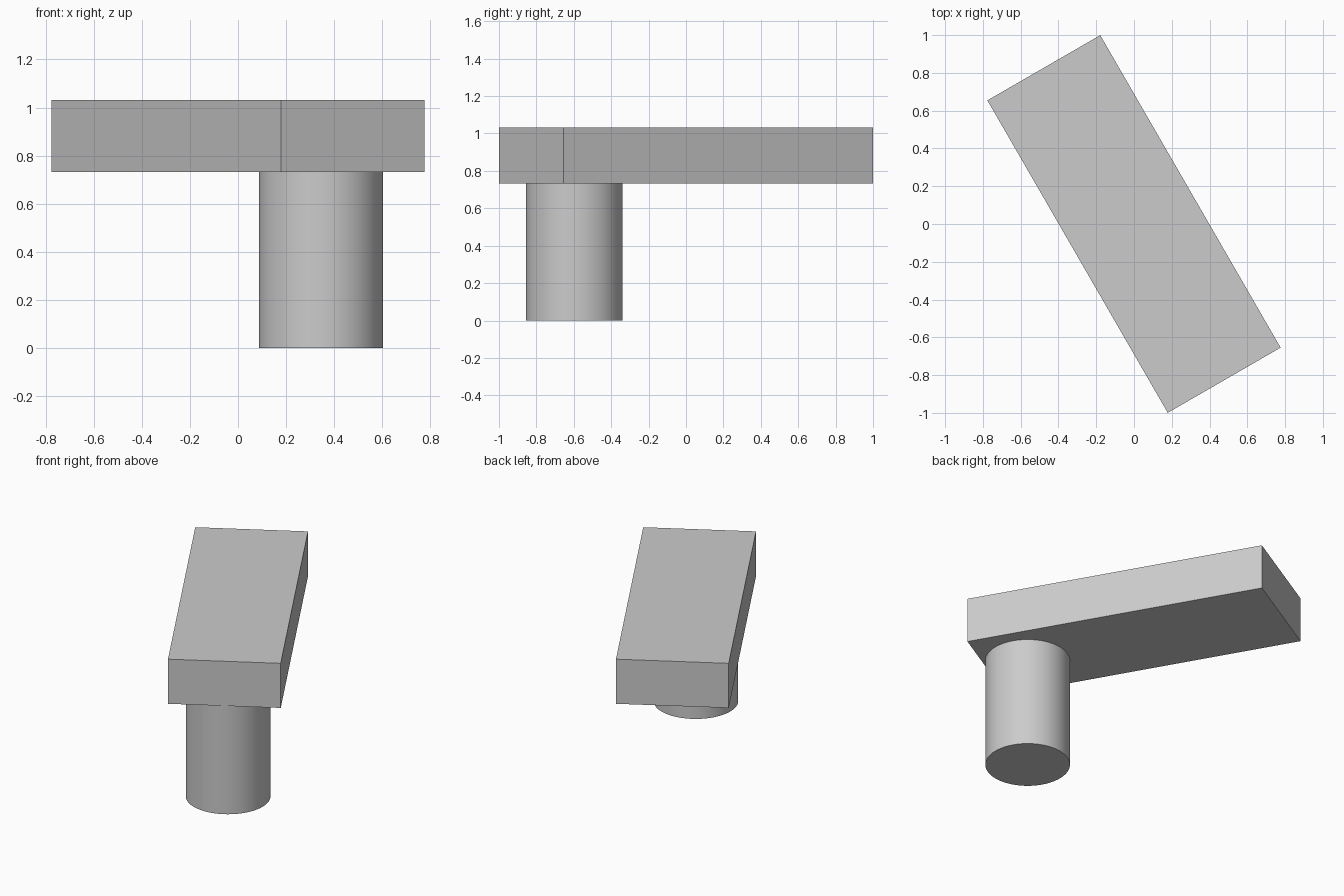
import bpy
import math

cube = bpy.data.objects.get("Cube")
if cube:
    bpy.data.objects.remove(cube, do_unlink=True)

# Single plain grey
GREY = (0.6, 0.6, 0.6, 1.0)
grey = bpy.data.materials.new("plain_grey")
grey.use_nodes = True
grey.diffuse_color = GREY
grey.node_tree.nodes["Principled BSDF"].inputs["Base Color"].default_value = GREY

ANGLE = math.radians(-60)            # heading of the slab's long axis
LENGTH, WIDTH, THICKNESS = 1.91, 0.69, 0.30
POST_RADIUS, POST_HEIGHT = 0.258, 0.732
POST_OFFSET = 0.69                   # distance of the post along the slab


def finish(name):
    obj = bpy.context.object
    obj.name = obj.data.name = name
    obj.data.materials.append(grey)
    return obj


# Round post under one end of the slab
bpy.ops.mesh.primitive_cylinder_add(
    vertices=64, radius=POST_RADIUS, depth=POST_HEIGHT,
    location=(POST_OFFSET * math.cos(ANGLE), POST_OFFSET * math.sin(ANGLE), POST_HEIGHT / 2))
finish("round_post")
bpy.ops.object.shade_smooth_by_angle(angle=math.radians(30))

# Rectangular slab on top
bpy.ops.mesh.primitive_cube_add(
    size=1, location=(0, 0, POST_HEIGHT + THICKNESS / 2), rotation=(0, 0, ANGLE))
slab = finish("top_slab")
slab.scale = (LENGTH, WIDTH, THICKNESS)
bpy.ops.object.transform_apply(location=False, rotation=False, scale=True)
